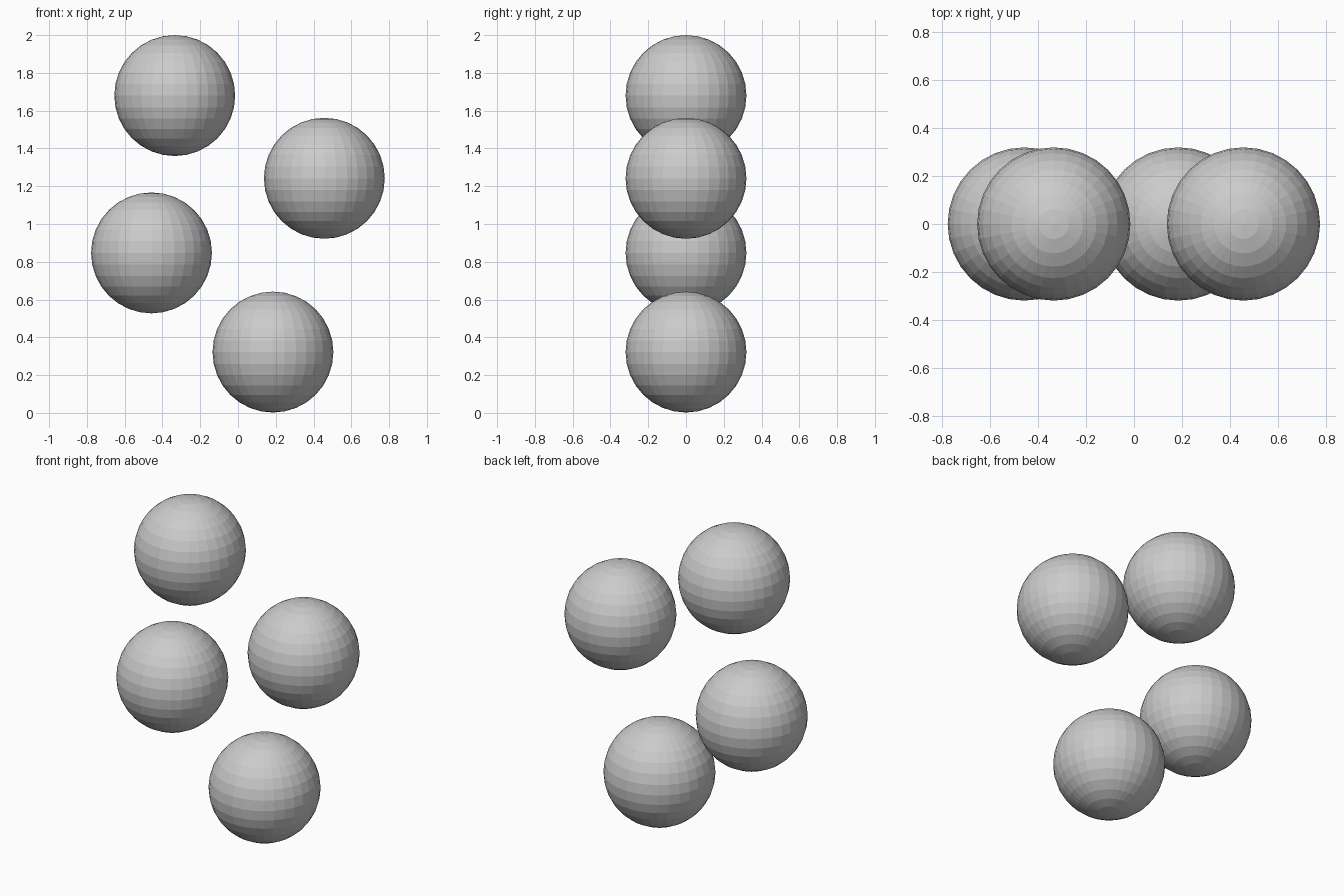
import bpy

if "Cube" in bpy.data.objects:
    bpy.data.objects.remove(bpy.data.objects["Cube"])

RADIUS = 0.32

# Four equal flat-faced balls, staggered in the x-z plane
balls = {
    "top_left_ball": (-0.335, 1.68),
    "upper_right_ball": (0.457, 1.242),
    "middle_left_ball": (-0.458, 0.847),
    "bottom_ball": (0.185, 0.322),
}

for name, (x, z) in balls.items():
    bpy.ops.mesh.primitive_uv_sphere_add(
        segments=32, ring_count=16, radius=RADIUS, location=(x, 0, z))
    bpy.context.object.name = name
